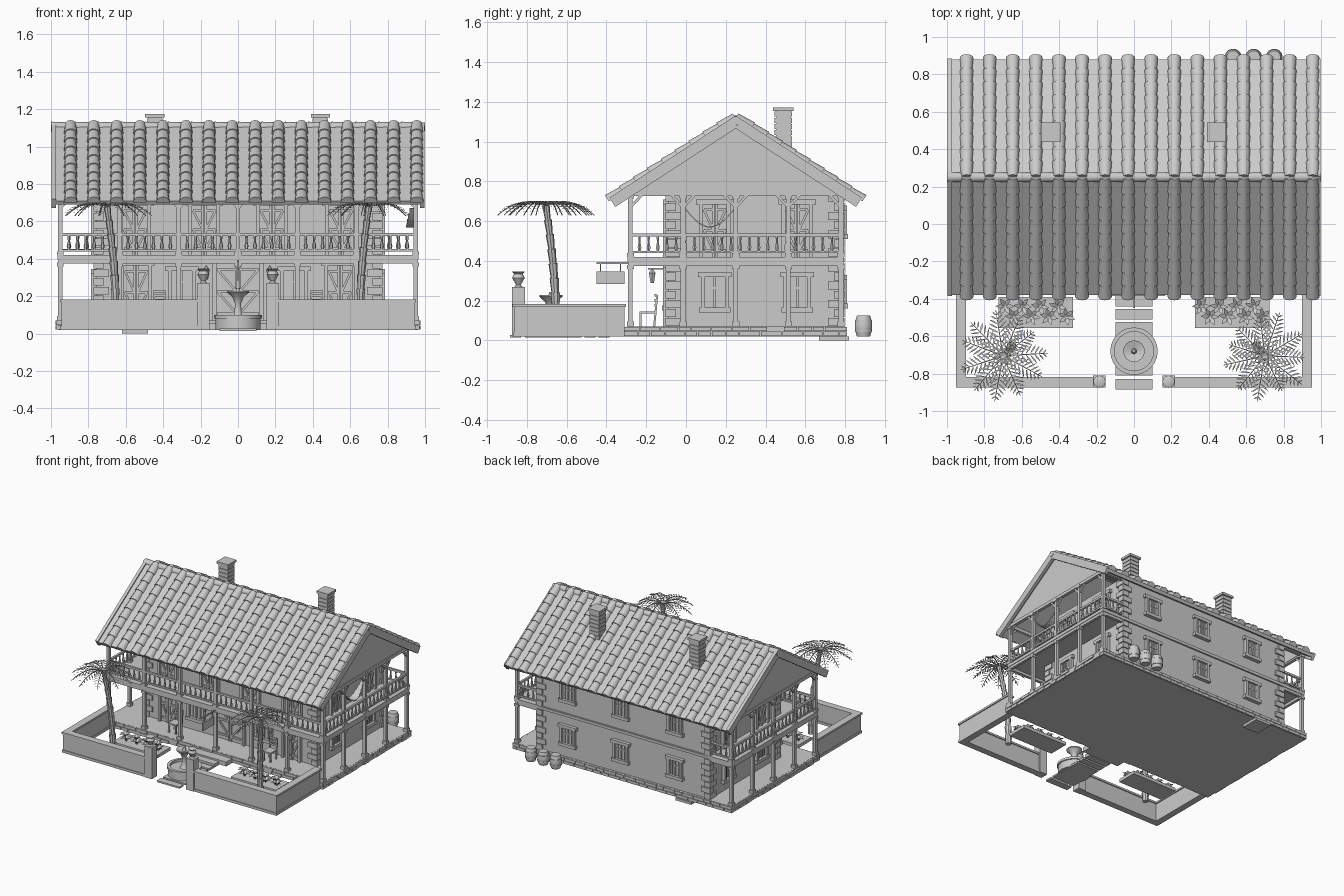
import bpy, bmesh, random
from math import sin, cos, pi, radians
from mathutils import Matrix, Vector

random.seed(4)
if "Cube" in bpy.data.objects:
    bpy.data.objects.remove(bpy.data.objects["Cube"])

clay = bpy.data.materials.new("light_grey")
clay.use_nodes = True
clay.diffuse_color = (0.6, 0.6, 0.6, 1)
clay.node_tree.nodes["Principled BSDF"].inputs["Base Color"].default_value = (0.6, 0.6, 0.6, 1)

parts = {}
HERE = Matrix.Identity(4)


def mesh(name):
    return parts.setdefault(name, bmesh.new()) if name not in parts else parts[name]


def box(name, x0, x1, y0, y1, z0, z1, frame=HERE):
    mid = Matrix.Translation(((x0 + x1) / 2, (y0 + y1) / 2, (z0 + z1) / 2))
    size = Matrix.Diagonal((x1 - x0, y1 - y0, z1 - z0, 1))
    bmesh.ops.create_cube(mesh(name), size=1, matrix=frame @ mid @ size)


def bar(name, p, q, w, h=None, frame=HERE):
    p, q = Vector(p), Vector(q)
    turn = (q - p).to_track_quat('Z', 'Y').to_matrix().to_4x4()
    size = Matrix.Diagonal((w, h or w, (q - p).length, 1))
    bmesh.ops.create_cube(mesh(name), size=1, matrix=frame @ Matrix.Translation((p + q) / 2) @ turn @ size)


def lathe(name, centre, profile, sides=12, frame=HERE, sweep=2 * pi, start=0):
    # Stack rings of (radius, height), capped when fully revolved
    bm, full = mesh(name), sweep > 6
    n = sides if full else sides + 1
    rings = [[bm.verts.new(frame @ (Vector(centre) + Vector((r * cos(start + sweep * i / sides),
              r * sin(start + sweep * i / sides), z)))) for i in range(n)] for r, z in profile]
    for a, b in zip(rings, rings[1:]):
        for i in range(sides):
            j = (i + 1) % n
            bm.faces.new((a[i], a[j], b[j], b[i]))
    if full:
        bm.faces.new(rings[0][::-1])
    bm.faces.new(rings[-1])
    if not full:
        bm.faces.new(rings[0][::-1])


def wall_frame(x, y, z, degrees):
    return Matrix.Translation((x, y, z)) @ Matrix.Rotation(radians(degrees), 4, 'Z')


def window(frame, w, h):
    box("window_panes", -w / 2, w / 2, -0.006, 0.01, 0, h, frame)
    for s in (-1, 1):
        bar("window_frames", (s * w / 2, -0.01, 0), (s * w / 2, -0.01, h), 0.02, 0.03, frame)
        bar("window_frames", (s * w / 4, -0.008, 0), (s * w / 4, -0.008, h), 0.008, 0.01, frame)
    box("window_frames", -0.006, 0.006, -0.015, 0, 0, h, frame)
    box("window_frames", -w / 2, w / 2, -0.012, 0, h * 0.6, h * 0.66, frame)
    box("window_lintels", -w / 2 - 0.025, w / 2 + 0.025, -0.026, 0, h - 0.005, h + 0.02, frame)
    box("window_sills", -w / 2 - 0.02, w / 2 + 0.02, -0.03, 0, -0.02, 0.005, frame)


def door(frame, w, h):
    box("door_panels", -w / 2, w / 2, -0.005, 0.01, 0, h, frame)
    for s in (-1, 1):
        bar("door_frames", (s * w / 2, -0.01, 0), (s * w / 2, -0.01, h), 0.02, 0.03, frame)
        inner, outer = s * 0.008, s * (w / 2 - 0.015)
        for z in (0.12, 0.5, 0.88):
            bar("door_braces", (inner, -0.009, h * z), (outer, -0.009, h * z), 0.014, 0.014, frame)
        for z in (0.12, 0.5):
            bar("door_braces", (inner, -0.008, h * z), (outer, -0.008, h * (z + 0.38)), 0.012, 0.012, frame)
        bar("door_braces", (inner, -0.009, 0), (inner, -0.009, h), 0.012, 0.012, frame)
    box("door_lintels", -w / 2 - 0.025, w / 2 + 0.025, -0.026, 0, h - 0.005, h + 0.02, frame)


# House body, floors and stone plinth
WX, WF, WB = 0.76, -0.09, 0.785
PX, PF, PB = 0.95, -0.28, 0.78
FLOOR, DECK, PLATE = 0.07, 0.42, 0.75
box("house_walls", -WX, WX, WF, WB, FLOOR, PLATE + 0.01)
box("ground_slab", -0.96, 0.96, -0.3, 0.8, 0.02, FLOOR)
box("balcony_floor", -0.965, 0.965, PF - 0.015, 0.795, 0.395, DECK)
for course in range(2):
    z = 0.022 + 0.025 * course
    for y0, y1 in ((-0.315, -0.28), (0.77, 0.81)):
        x = -0.97
        while x < 0.96:
            end = min(x + random.uniform(0.06, 0.11), 0.975)
            box("plinth_stones", x, end - 0.005, y0 + random.uniform(0, 0.008), y1, z, z + 0.022)
            x = end
    for s in (-1, 1):
        y = -0.31
        while y < 0.8:
            end = min(y + random.uniform(0.06, 0.11), 0.81)
            edge = 0.975 - random.uniform(0, 0.008)
            box("plinth_stones", min(s * 0.93, s * edge), max(s * 0.93, s * edge), y, end - 0.005, z, z + 0.022)
            y = end

# Corner stones, alternating long and short
for sx in (-1, 1):
    for y, sy in ((WF, 1), (WB, -1)):
        for base in (FLOOR, DECK):
            for i in range(7):
                a, b = (0.07, 0.04) if i % 2 else (0.04, 0.07)
                xs = sorted((sx * (WX + 0.012), sx * (WX - a)))
                ys = sorted((y - sy * 0.012, y + sy * b))
                z = base + 0.002 + i * 0.046
                box("corner_stones", *xs, *ys, z, z + 0.04)

# Doors and windows
for x in (-0.545, 0.545):
    door(wall_frame(x, WF, FLOOR, 0), 0.15, 0.3)
for x in (-0.3, 0.3):
    window(wall_frame(x, WF, 0.17, 0), 0.13, 0.17)
door(wall_frame(0, WF, FLOOR, 0), 0.25, 0.31)
for x in (-0.55, -0.18, 0.18, 0.55):
    door(wall_frame(x, WF, DECK, 0), 0.15, 0.27)
for s in (-1, 1):
    for y in (0.145, 0.56):
        window(wall_frame(s * WX, y, 0.16, s * 90), 0.12, 0.165)
        door(wall_frame(s * WX, y, DECK, s * 90), 0.14, 0.27)
for x in (-0.46, 0.02, 0.49):
    window(wall_frame(x, WB, 0.18, 180), 0.11, 0.13)
    window(wall_frame(x, WB, 0.53, 180), 0.11, 0.13)
box("back_band", -WX, WX, WB, WB + 0.012, 0.395, 0.415)

# Porch posts, beams, braces and railings
BEAM = PLATE - 0.01
runs = [((-PX, PF), (PX, PF), 6)]
for s in (-1, 1):
    runs += [((s * PX, PF), (s * PX, PB), 4), ((s * PX, PB), (s * WX, PB), 1)]
for a, b, bays in runs:
    a, b = Vector((*a, 0)), Vector((*b, 0))
    along = (b - a).normalized()
    up = lambda p, z: Vector((p.x, p.y, z))
    for z, w in ((BEAM, 0.025), (0.385, 0.022), (0.53, 0.016), (0.445, 0.012)):
        bar("porch_beams" if w > 0.02 else "railings", up(a, z), up(b, z), w)
    for i in range(bays + 1):
        p = a.lerp(b, i / bays)
        if bays > 1:
            bar("porch_posts", up(p, FLOOR), up(p, BEAM), 0.024)
            for z, h in ((FLOOR, 0.025), (0.36, 0.02), (DECK, 0.02), (0.715, 0.02)):
                bar("post_blocks", up(p, z), up(p, z + h), 0.036)
            for d, ok in ((-1, i > 0), (1, i < bays)):
                if ok:
                    bar("post_braces", up(p, 0.67), up(p + along * d * 0.065, BEAM), 0.014)
    count = int((b - a).length / 0.045)
    for i in range(1, count):
        p = a.lerp(b, i / count)
        lathe("balusters", (p.x, p.y, 0.445), [(0.005, 0), (0.011, 0.022), (0.005, 0.05), (0.008, 0.08)], 6)

# Roof slopes, barrel tiles and ridge
RY, TOP, LOW, REACH = 0.25, 1.12, 0.71, 0.63
for s in (-1, 1):
    eave, ridge = Vector((0, RY + s * REACH, LOW)), Vector((0, RY, TOP))
    slope = (ridge - eave)
    length, up = slope.length, slope.normalized()
    side = Vector((-s, 0, 0))
    frame = Matrix((side, up.cross(side) * 1, up)).transposed().to_4x4()
    frame.translation = eave
    out = 1 if (frame.to_3x3() @ Vector((0, 1, 0))).z > 0 else -1
    ys = sorted((0, -out * 0.025))
    box("roof_slopes", -0.985, 0.985, *ys, 0, length, frame)
    for x in (-0.985, 0.985):
        box("barge_boards", x - 0.012, x + 0.012, *sorted((out * 0.01, -out * 0.045)), 0, length, frame)
    rows = 9
    for column in range(16):
        x = -0.895 + column * 0.1234
        for row in range(rows):
            z = row * length / rows
            lathe("roof_tiles", (-s * x, -out * 0.004, z - 0.012),
                  [(0.037, 0), (0.03, length / rows + 0.012)], 6, frame, pi, 0 if out > 0 else pi)
lay = Matrix.Rotation(pi / 2, 4, 'Y')
for i in range(16):
    lathe("ridge_tiles", (-1.105, RY, -1 + i * 0.125), [(0.028, 0), (0.023, 0.125)], 10, lay)
for s in (-1, 1):
    bm = mesh("gable_walls")
    corners = [(-0.28, BEAM), (0.785, BEAM), (0.805, 0.755), (RY, 1.1), (-0.3, 0.755)]
    near, far = [[bm.verts.new((s * x, y, z)) for y, z in corners] for x in (0.935, 0.955)]
    bm.faces.new(near)
    bm.faces.new(far)
    for i in range(5):
        bm.faces.new((near[i], near[i - 1], far[i - 1], far[i]))

# Brick chimneys
for x in (-0.445, 0.44):
    box("chimneys", x - 0.036, x + 0.036, 0.452, 0.528, 0.85, 1.16)
    for i in range(7):
        z = 0.94 + i * 0.031
        box("chimney_bricks", x - 0.042, x + 0.042, 0.446, 0.534, z, z + 0.025)
    box("chimney_caps", x - 0.051, x + 0.051, 0.438, 0.542, 1.155, 1.173)

# Courtyard walls, gate pillars and urns
urn = [(0.02, 0), (0.012, 0.01), (0.032, 0.045), (0.022, 0.065), (0.033, 0.075), (0.028, 0.078)]
for s in (-1, 1):
    for x0, x1, y0, y1 in ((0.2, 0.945, -0.865, -0.825), (0.905, 0.945, -0.865, -0.31)):
        for grow, z0, z1 in ((0, 0.02, 0.17), (0.008, 0.168, 0.183), (0.006, 0.02, 0.04)):
            box("courtyard_walls", *sorted((s * (x0 - grow), s * (x1 + grow))), y0 - grow, y1 + grow, z0, z1)
    box("gate_pillars", s * 0.185 - 0.033, s * 0.185 + 0.033, -0.875, -0.81, 0.02, 0.27)
    lathe("urns", (s * 0.185, -0.843, 0.27), urn)

# Front steps, paving and rear doorstep
box("front_steps", -0.165, 0.165, -0.385, -0.3, 0.02, 0.055)
for y0, y1, z in ((-0.44, -0.385, 0.042), (-0.51, -0.455, 0.032), (-0.58, -0.525, 0.03),
                  (-0.81, -0.56, 0.028), (-0.885, -0.83, 0.028)):
    box("paving_stones", -0.1, 0.1, y0, y1, 0.015, z)
box("rear_doorstep", -0.62, -0.48, 0.67, 0.82, 0, 0.02)

# Fountain
lathe("fountain_basin", (0, -0.68, 0.02), [(0.12, 0), (0.12, 0.06), (0.127, 0.062), (0.127, 0.08), (0.105, 0.08), (0.105, 0.06)], 24)
lathe("fountain_bowl", (0, -0.68, 0.07), [(0.04, 0), (0.02, 0.03), (0.016, 0.09), (0.03, 0.125),
      (0.058, 0.15), (0.058, 0.158), (0.015, 0.145), (0.008, 0.175)], 16)

# Palms with arched, feathered fronds
for s in (-1, 1):
    base, head = Vector((s * 0.655, -0.65, 0.02)), Vector((s * 0.7, -0.705, 0.68))
    knots = [base.lerp(head, i / 9) + Vector((-s * 0.015 * sin(pi * i / 9), 0.012 * sin(pi * i / 9), 0)) for i in range(10)]
    for i, (p, q) in enumerate(zip(knots, knots[1:])):
        turn = (q - p).to_track_quat('Z', 'Y').to_matrix().to_4x4()
        turn.translation = p
        r = 0.027 - i * 0.001
        lathe("palm_trunks", (0, 0, 0), [(r - 0.005, 0), (r, (q - p).length)], 8, turn)
    bm = mesh("palm_fronds")
    for k in range(11):
        angle, reach = k * 2 * pi / 11 + random.uniform(-0.1, 0.1), random.uniform(0.2, 0.25)
        d, c = Vector((cos(angle), sin(angle), 0)), Vector((-sin(angle), cos(angle), 0))
        spine = [head + d * reach * t / 10 + Vector((0, 0, 0.11 * t / 10 - 0.16 * (t / 10) ** 2)) for t in range(11)]
        for t in range(10):
            bar("palm_ribs", spine[t], spine[t + 1], 0.007 - t * 0.0004)
            leaf = 0.055 * sin(pi * (t + 1.5) / 12)
            for e in (-1, 1):
                tip = spine[t] + d * leaf * 0.7 + c * e * leaf - Vector((0, 0, leaf * 0.2))
                half = spine[t].lerp(tip, 0.5)
                bm.faces.new([bm.verts.new(v) for v in (spine[t], half + d * 0.006, tip, half - d * 0.006)])

# Planting beds with star-leaved plants
for s in (-1, 1):
    mid = s * 0.525
    box("planting_beds", mid - 0.2, mid + 0.2, -0.555, -0.39, 0.02, 0.045)
    for i in range(8):
        p = Vector((mid - 0.165 + i * 0.047, -0.44 - 0.055 * (i % 2), 0.045))
        for k in range(6):
            a = k * pi / 3 + i
            d, c = Vector((cos(a), sin(a), 0)), Vector((-sin(a), cos(a), 0)) * 0.012
            half, tip = p + d * 0.025 + Vector((0, 0, 0.035)), p + d * 0.05 + Vector((0, 0, 0.03))
            bm = mesh("bed_plants")
            bm.faces.new([bm.verts.new(v) for v in (p, half + c, tip, half - c)])

# Barrels behind the house
for x in (0.53, 0.64, 0.75):
    lathe("barrels", (x, 0.893, 0.02), [(0.034, 0), (0.043, 0.03), (0.045, 0.052), (0.043, 0.075), (0.034, 0.105)], 14)
    for z in (0.025, 0.072):
        lathe("barrel_hoops", (x, 0.893, 0.02 + z), [(0.045, 0), (0.045, 0.008)], 14)

# Porch chairs, lanterns, hanging board and hammock
for s in (-1, 1):
    x = s * 0.42
    box("chairs", x - 0.035, x + 0.035, -0.235, -0.155, 0.135, 0.147)
    for dx in (-0.03, 0.03):
        bar("chairs", (x + dx, -0.23, FLOOR), (x + dx, -0.23, 0.14), 0.01)
        bar("chairs", (x + dx, -0.16, FLOOR), (x + dx, -0.145, 0.23), 0.01)
    for z in (0.17, 0.195, 0.22):
        box("chairs", x - 0.03, x + 0.03, -0.158, -0.148, z, z + 0.014)
    bar("lanterns", (s * 0.17, WF, 0.36), (s * 0.17, -0.19, 0.36), 0.008)
    lathe("lanterns", (s * 0.17, -0.17, 0.29), [(0.01, 0), (0.018, 0.045), (0.02, 0.05), (0.004, 0.07)], 6)
bar("hanging_board", (0, PF, 0.39), (0, -0.45, 0.39), 0.009)
box("hanging_board", -0.006, 0.006, -0.45, -0.31, 0.285, 0.348)
for y in (-0.43, -0.33):
    bar("hanging_board", (0, y, 0.345), (0, y, 0.39), 0.004)
sag = [Vector((0.93, -0.01 + 0.026 * i, 0.67 - 0.1 * sin(pi * i / 10))) for i in range(11)]
for i, (p, q) in enumerate(zip(sag, sag[1:])):
    bar("hammock", p, q, 0.02 + 0.045 * sin(pi * (i + 0.5) / 10), 0.006)

# Turn every part into an object
for name, bm in parts.items():
    bmesh.ops.recalc_face_normals(bm, faces=bm.faces)
    data = bpy.data.meshes.new(name)
    bm.to_mesh(data)
    data.materials.append(clay)
    obj = bpy.data.objects.new(name, data)
    bpy.context.collection.objects.link(obj)
    obj.select_set(True)
    bpy.context.view_layer.objects.active = obj
bpy.ops.object.shade_smooth_by_angle(angle=radians(40))
